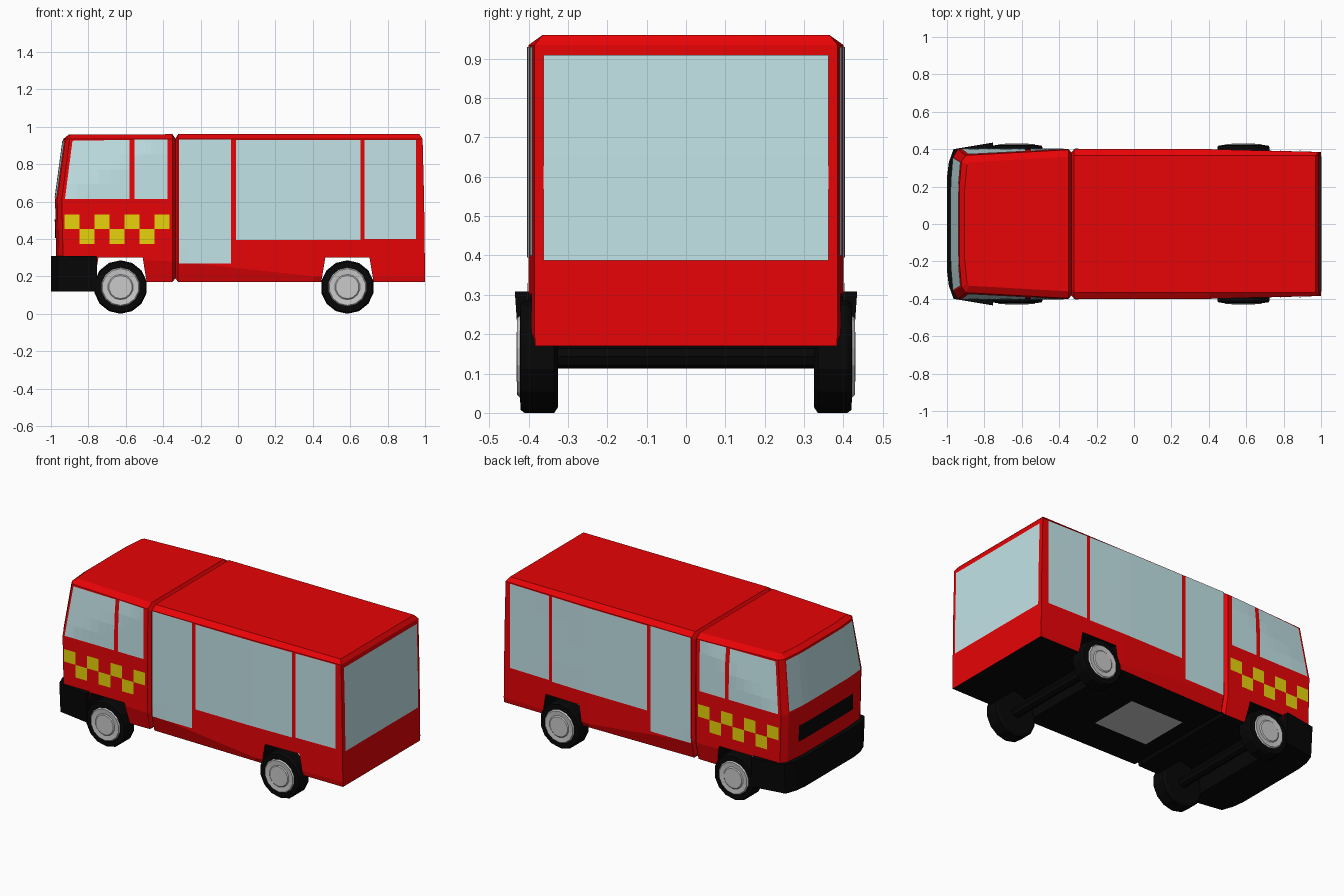
import bpy, bmesh, math
from mathutils import Vector
from mathutils.bvhtree import BVHTree

if "Cube" in bpy.data.objects:
    bpy.data.objects.remove(bpy.data.objects["Cube"])


def material(name, r, g, b):
    m = bpy.data.materials.new(name)
    m.diffuse_color = (r, g, b, 1)
    m.use_nodes = True
    m.node_tree.nodes["Principled BSDF"].inputs["Base Color"].default_value = m.diffuse_color
    return m


RED = material("red_paint", 0.85, 0.001, 0.002)
BLACK = material("black_rubber", 0.002, 0.002, 0.002)
GLASS = material("pale_glass", 0.57, 0.81, 0.84)
YELLOW = material("yellow_paint", 0.80, 0.65, 0.003)
GREY = material("hub_grey", 0.60, 0.59, 0.59)


def finish(name, bm, *mats, recalc=True):
    if recalc:
        bmesh.ops.recalc_face_normals(bm, faces=bm.faces)
    me = bpy.data.meshes.new(name)
    bm.to_mesh(me)
    for m in mats:
        me.materials.append(m)
    ob = bpy.data.objects.new(name, me)
    bpy.context.collection.objects.link(ob)
    return ob


# Body: stations along x, each with five levels (sill, tuck, belt, cornice, roof)
def station(x, ys, zs):
    return list(zip([x] * 5 if not isinstance(x, tuple) else x, ys, zs))


full = (.17, .28, .61, .935, .96)
stations = [
    station((-.96, -.96, -.966, -.922, -.893), (.36, .36, .36, .335, .318), (.17, .30, .61, .935, .958)),
    station((-.935, -.935, -.942, -.90, -.88), (.385, .40, .40, .367, .33), (.17, .30, .61, .935, .958)),
    station(-.35, (.375, .40, .40, .397, .36), full),
    station(-.335, (.36, .382, .382, .38, .345), (.19, .285, .61, .915, .937)),
    station(-.32, (.375, .40, .40, .40, .365), full),
    station(.40, (.385, .40, .40, .40, .365), (.17, .20, .61, .935, .96)),
    station((1., 1., .995, .987, .97), (.383, .385, .385, .385, .365), (.17, .20, .61, .935, .96)),
]
bm = bmesh.new()
V = []
for i, st in enumerate(stations):
    bulge = -.012 if i == 0 else 0      # the nose bows forward
    V.append([[bm.verts.new((x + (bulge if abs(c) < 1 else 0), y * c, z))
               for c in (-1, -.6, .6, 1)] for x, y, z in st])
for a, b in zip(V, V[1:]):
    for l in range(4):
        for c in (0, 3):
            bm.faces.new((a[l][c], b[l][c], b[l + 1][c], a[l + 1][c]))
    for c in range(3):
        for l in (0, 4):
            bm.faces.new((a[l][c], b[l][c], b[l][c + 1], a[l][c + 1]))
for cap in (V[0], V[-1]):
    for l in range(4):
        for c in range(3):
            bm.faces.new((cap[l][c], cap[l][c + 1], cap[l + 1][c + 1], cap[l + 1][c]))
bmesh.ops.delete(bm, geom=[v for v in bm.verts if not v.link_faces], context='VERTS')
bmesh.ops.recalc_face_normals(bm, faces=bm.faces)
skin = BVHTree.FromBMesh(bm)
body = finish("body", bm, RED, BLACK)


def prism(bm, bottom, top):
    lo = [bm.verts.new(p) for p in bottom]
    hi = [bm.verts.new(p) for p in top]
    n = len(lo)
    bm.faces.new(lo)
    bm.faces.new(hi)
    for i in range(n):
        bm.faces.new((lo[i], lo[(i + 1) % n], hi[(i + 1) % n], hi[i]))


# Wheel wells cut right through the body
AXLES = (-.628, .585)
bm = bmesh.new()
for ax in AXLES:
    prof = [(ax - .165, -.05), (ax + .165, -.05), (ax + .138, .18), (ax + .118, .302), (ax - .118, .302), (ax - .138, .18)]
    prism(bm, [(x, -.6, z) for x, z in prof], [(x, .6, z) for x, z in prof])
cutter = finish("wheel_well_cutter", bm)
cutter.hide_render = True
mod = body.modifiers.new("wells", 'BOOLEAN')
mod.operation = 'DIFFERENCE'
mod.solver = 'EXACT'
mod.object = cutter
dg = bpy.context.evaluated_depsgraph_get()
cut_mesh = bpy.data.meshes.new_from_object(body.evaluated_get(dg))
body.modifiers.clear()
body.data = cut_mesh
bpy.data.objects.remove(cutter)
cut_mesh.materials.clear()
cut_mesh.materials.append(RED)
cut_mesh.materials.append(BLACK)
for p in cut_mesh.polygons:             # underside and well linings are black
    in_well = any(abs(p.center.x - ax) < .16 for ax in AXLES) and p.center.z < .31
    p.material_index = int(p.normal.z < -.55 or (in_well and abs(p.normal.y) < .1))


# Plates projected onto the body: corners run bottom-left, bottom-right, top-right, top-left
def plate(name, corners, axis, sign, mat, nu=6, nv=4, lift=.004):
    A, B, C, D = [Vector(c) for c in corners]
    bm = bmesh.new()
    grid = []
    out = Vector([sign if a == axis else 0 for a in 'xyz'])
    for j in range(nv + 1):
        row = []
        for i in range(nu + 1):
            u, v = i / nu, j / nv
            p = A.lerp(B, u).lerp(D.lerp(C, u), v)
            o = {'x': Vector((0, p.x, p.y)), 'y': Vector((p.x, 0, p.y)), 'z': Vector((p.x, p.y, .5))}[axis]
            hit = skin.ray_cast(o + out * 3, -out)[0]
            row.append(bm.verts.new(hit + out * lift))
        grid.append(row)
    for r, s in zip(grid, grid[1:]):
        for i in range(nu):
            bm.faces.new((r[i], r[i + 1], s[i + 1], s[i]))
    bm.normal_update()
    if sum((f.normal.dot(out) for f in bm.faces)) < 0:
        bmesh.ops.reverse_faces(bm, faces=bm.faces)
    return finish(name, bm, mat, recalc=False)


def rect(a, b, lo, hi):
    return [(a, lo), (b, lo), (b, hi), (a, hi)]


for s, side in ((-1, "right"), (1, "left")):
    plate("cab_window_" + side, [(-.925, .615), (-.58, .615), (-.58, .93), (-.885, .925)], 'y', s, GLASS)
    plate("cab_rear_window_" + side, rect(-.553, -.377, .615, .932), 'y', s, GLASS)
    plate("door_glass_" + side, rect(-.315, -.037, .27, .933), 'y', s, GLASS, nv=8)
    plate("long_window_" + side, rect(-.012, .655, .395, .93), 'y', s, GLASS, nu=12)
    plate("rear_side_window_" + side, rect(.677, .952, .40, .93), 'y', s, GLASS)
    # Yellow checker band
    w = .0803
    for k in range(7):
        x = -.928 + k * w
        z = .452 if k % 2 == 0 else .373
        plate("checker_" + side, rect(x, x + w, z, z + .079), 'y', s, YELLOW, 1, 1)

plate("rear_window", rect(-.362, .362, .387, .91), 'x', 1, GLASS)
plate("windshield", [(-.355, .622), (.355, .622), (.33, .925), (-.33, .925)], 'x', -1, GLASS, nu=12)
plate("grille", rect(-.27, .27, .405, .505), 'x', -1, BLACK, nu=12)
plate("floor_panel", rect(-.22, .15, -.16, .16), 'z', -1, GREY)

# Front bumper wrapping around the corners
half = [(-1, .25), (-.99, .33), (-.965, .40), (-.755, .435)]
plan = half + [(x, -y) for x, y in reversed(half)]
bm = bmesh.new()
prism(bm, [(x, y * .97, .12) for x, y in plan], [(x, y, .308) for x, y in plan])
finish("front_bumper", bm, BLACK)

# Wheels: turned profile of (radius, y), the last rings form the grey hub
profile = [(0, .325), (.128, .325), (.143, .335), (.143, .41), (.136, .42), (.104, .422),
           (.098, .429), (.068, .426), (.062, .431), (0, .431)]
N, R = 14, .143
for ax, end in zip(AXLES, ("front", "rear")):
    for s, side in ((-1, "right"), (1, "left")):
        bm = bmesh.new()
        rings = [[bm.verts.new((ax + r * math.sin(2 * math.pi * i / N), s * y,
                                R - r * math.cos(2 * math.pi * i / N))) for i in range(N)]
                 for r, y in profile]
        for k, (a, b) in enumerate(zip(rings, rings[1:])):
            for i in range(N):
                j = (i + 1) % N
                f = bm.faces.new((a[i], a[j], b[j], b[i]))
                f.material_index = int(k >= 5)
        bmesh.ops.remove_doubles(bm, verts=bm.verts, dist=1e-5)
        finish(f"{end}_wheel_{side}", bm, BLACK, GREY)
    # Axle between the wheels
    bm = bmesh.new()
    ring = [(ax + .03 * math.cos(t * math.pi / 4), R + .03 * math.sin(t * math.pi / 4)) for t in range(8)]
    prism(bm, [(x, -.33, z) for x, z in ring], [(x, .33, z) for x, z in ring])
    finish(end + "_axle", bm, BLACK)
